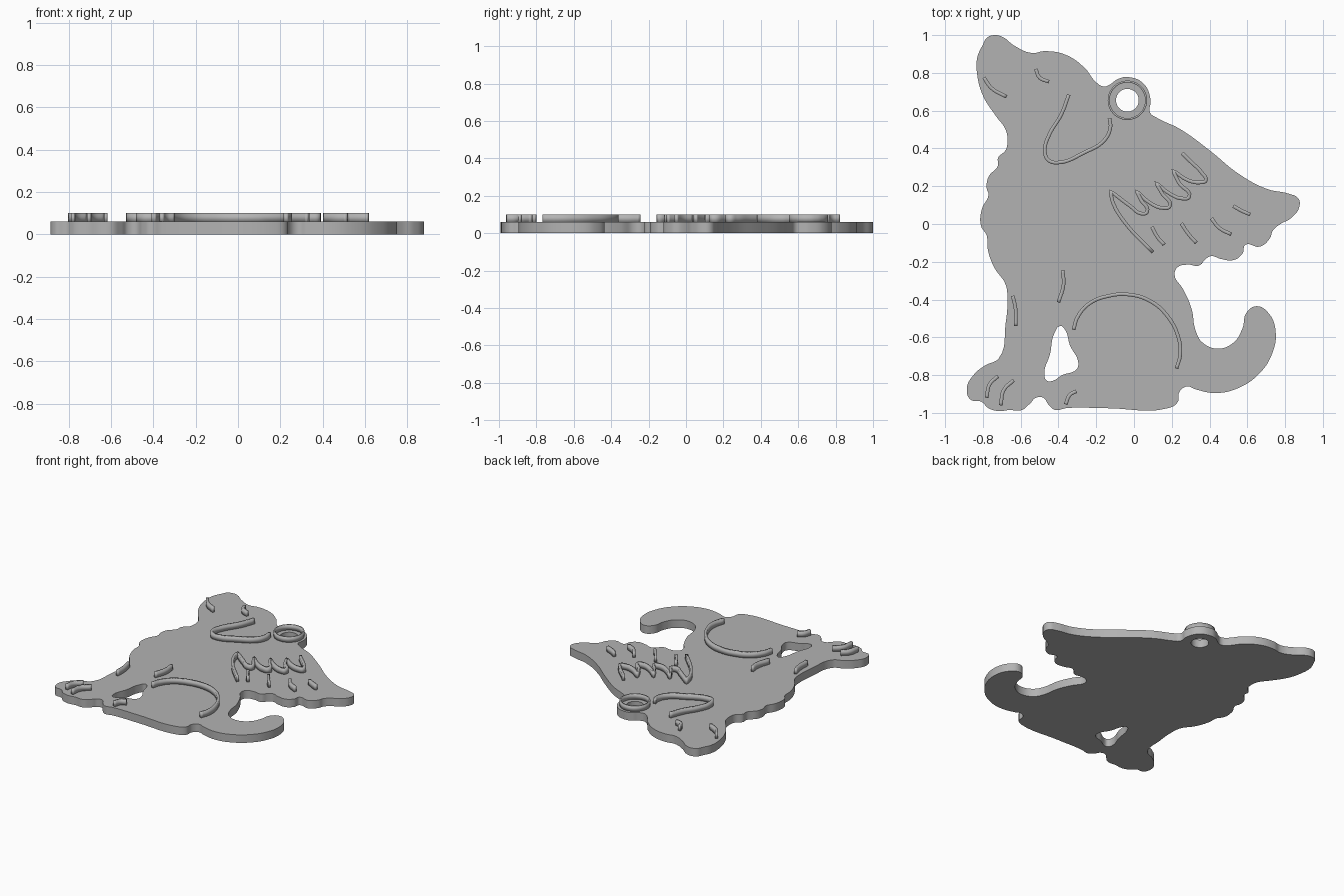
import bpy
import bmesh
from math import cos, sin, tau, radians

cube = bpy.data.objects.get("Cube")
if cube:
    bpy.data.objects.remove(cube, do_unlink=True)

BASE_TOP = .06
RIDGE_TOP = .1
LINE_WIDTH = .019
RING_CENTRE = (-.035, .655)

grey = bpy.data.materials.new("plain grey")
grey.use_nodes = True
grey.diffuse_color = (.45, .45, .45, 1)
grey.node_tree.nodes["Principled BSDF"].inputs["Base Color"].default_value = grey.diffuse_color


def circle(radius, count=16):
    cx, cy = RING_CENTRE
    return [(cx + radius * cos(tau * i / count), cy + radius * sin(tau * i / count))
            for i in range(count)]


def extruded_curve(name, paths, bottom, top, closed, filled):
    """Smooth flat paths, extruded upwards and turned into a clean mesh."""
    curve = bpy.data.curves.new(name + "_path", 'CURVE')
    curve.dimensions = '2D'
    curve.fill_mode = 'BOTH' if filled else 'NONE'
    curve.extrude = (top - bottom) / 2
    curve.resolution_u = 6
    for path in paths:
        spline = curve.splines.new('BEZIER')
        spline.bezier_points.add(len(path) - 1)
        spline.use_cyclic_u = closed
        for point, (x, y) in zip(spline.bezier_points, path):
            point.co = (x, y, 0)
            point.handle_left_type = point.handle_right_type = 'AUTO'
    helper = bpy.data.objects.new(name + "_helper", curve)
    bpy.context.collection.objects.link(helper)
    graph = bpy.context.evaluated_depsgraph_get()
    mesh = bpy.data.meshes.new_from_object(helper.evaluated_get(graph))
    bpy.data.objects.remove(helper, do_unlink=True)

    bm = bmesh.new()
    bm.from_mesh(mesh)
    bmesh.ops.remove_doubles(bm, verts=bm.verts, dist=.0005)
    bmesh.ops.recalc_face_normals(bm, faces=bm.faces)
    bmesh.ops.translate(bm, verts=bm.verts, vec=(0, 0, (top + bottom) / 2))
    bm.to_mesh(mesh)
    bm.free()
    mesh.materials.clear()
    mesh.materials.append(grey)
    obj = bpy.data.objects.new(name, mesh)
    bpy.context.collection.objects.link(obj)
    bpy.ops.object.select_all(action='DESELECT')
    obj.select_set(True)
    bpy.context.view_layer.objects.active = obj
    bpy.ops.object.shade_smooth_by_angle(angle=radians(35))
    return obj


def ridge(name, *paths, closed=False, width=LINE_WIDTH):
    """Raised line standing on the plate."""
    obj = extruded_curve(name, paths, BASE_TOP - .005, RIDGE_TOP, closed, False)
    solid = obj.modifiers.new("line width", 'SOLIDIFY')
    solid.thickness = width
    solid.offset = 0


# Silhouette, going round from the nose tip
throat = [(-.74, 1), (-.78, .985), (-.8, .95), (-.83, .88), (-.83, .79), (-.8, .68),
          (-.73, .57), (-.68, .5), (-.67, .43), (-.68, .39), (-.72, .35), (-.72, .31)]
chest = [(-.77, .25), (-.78, .19), (-.77, .155), (-.805, .08), (-.81, -.01),
         (-.78, -.06), (-.775, -.13), (-.74, -.23), (-.68, -.32)]
front_leg = [(-.67, -.4), (-.68, -.53), (-.715, -.71), (-.79, -.75), (-.85, -.8),
             (-.885, -.87), (-.865, -.93), (-.81, -.94), (-.77, -.975), (-.72, -.99),
             (-.66, -.985), (-.595, -.985), (-.55, -.95), (-.52, -.92)]
hind_foot = [(-.48, -.92), (-.45, -.96), (-.415, -.985), (-.36, -.975), (-.15, -.975),
             (.18, -.975), (.23, -.945), (.24, -.89), (.28, -.86), (.325, -.875)]
tail = [(.435, -.895), (.56, -.865), (.665, -.79), (.73, -.69), (.75, -.57),
        (.715, -.475), (.65, -.435), (.595, -.47), (.575, -.55), (.53, -.625),
        (.445, -.66), (.36, -.625), (.325, -.56), (.305, -.45), (.26, -.345), (.215, -.27)]
wing = [(.23, -.23), (.285, -.215), (.345, -.22), (.38, -.185), (.41, -.17), (.46, -.185),
        (.53, -.19), (.575, -.155), (.59, -.11), (.665, -.12), (.72, -.075), (.735, -.035),
        (.775, 0), (.83, .03), (.875, .09), (.87, .135), (.82, .16), (.705, .185),
        (.555, .265), (.4, .39), (.24, .505), (.125, .56), (.085, .59)]
crown = [(.088, .655), (.052, .742), (-.035, .778), (-.09, .765), (-.125, .74),
         (-.16, .728), (-.2, .75), (-.26, .825), (-.36, .895), (-.475, .915),
         (-.54, .905), (-.635, .945), (-.695, .99)]
leg_gap = [(-.39, -.54), (-.365, -.56), (-.34, -.64), (-.295, -.735), (-.305, -.77),
           (-.38, -.8), (-.43, -.83), (-.46, -.83), (-.475, -.8), (-.445, -.69), (-.42, -.575)]

outline = throat + chest + front_leg + hind_foot + tail + wing + crown
extruded_curve("body_plate", [outline, leg_gap, circle(.06)], 0, BASE_TOP, True, True)

# Hanging ring rim
ridge("ring_rim", circle(.099), closed=True, width=.01)

# Face lines
ridge("mouth_line", [(-.795, .775), (-.755, .72), (-.675, .673)])
ridge("eye_line", [(-.52, .82), (-.5, .775), (-.45, .753)])
ridge("ear_line", [(-.345, .685), (-.385, .58), (-.45, .47), (-.472, .39), (-.455, .34),
                   (-.405, .325), (-.26, .38), (-.16, .44), (-.125, .51), (-.13, .56)])

# Wing edge with scalloped feathers
ridge("wing_feathers",
      [(.1, -.15), (-.05, .01), (-.11, .11), (-.125, .175)],
      [(-.125, .175), (-.02, .095), (.04, .055), (.07, .065), (.035, .13), (.013, .175)],
      [(.013, .175), (.08, .115), (.15, .085), (.19, .095), (.15, .16), (.115, .22)],
      [(.115, .22), (.19, .16), (.255, .135), (.293, .145), (.24, .215), (.205, .285)],
      [(.205, .285), (.29, .23), (.35, .22), (.38, .23), (.36, .27), (.295, .335), (.255, .375)])
ridge("feather_ticks",
      [(.095, -.015), (.125, -.07), (.16, -.11)],
      [(.25, .003), (.29, -.055), (.33, -.1)],
      [(.41, .03), (.45, -.02), (.515, -.055)],
      [(.525, .095), (.57, .07), (.615, .05)])

# Leg, haunch and toe lines
ridge("leg_lines",
      [(-.378, -.245), (-.373, -.32), (-.4, -.415)],
      [(-.642, -.38), (-.627, -.45), (-.626, -.54)])
ridge("haunch_line", [(-.32, -.56), (-.3, -.495), (-.235, -.42), (-.13, -.38), (-.035, -.373),
                      (.08, -.405), (.175, -.485), (.235, -.6), (.245, -.69), (.225, -.765)])
ridge("toe_lines",
      [(-.72, -.805), (-.765, -.85), (-.78, -.92)],
      [(-.637, -.827), (-.69, -.88), (-.705, -.96)],
      [(-.305, -.885), (-.34, -.905), (-.362, -.955)])
